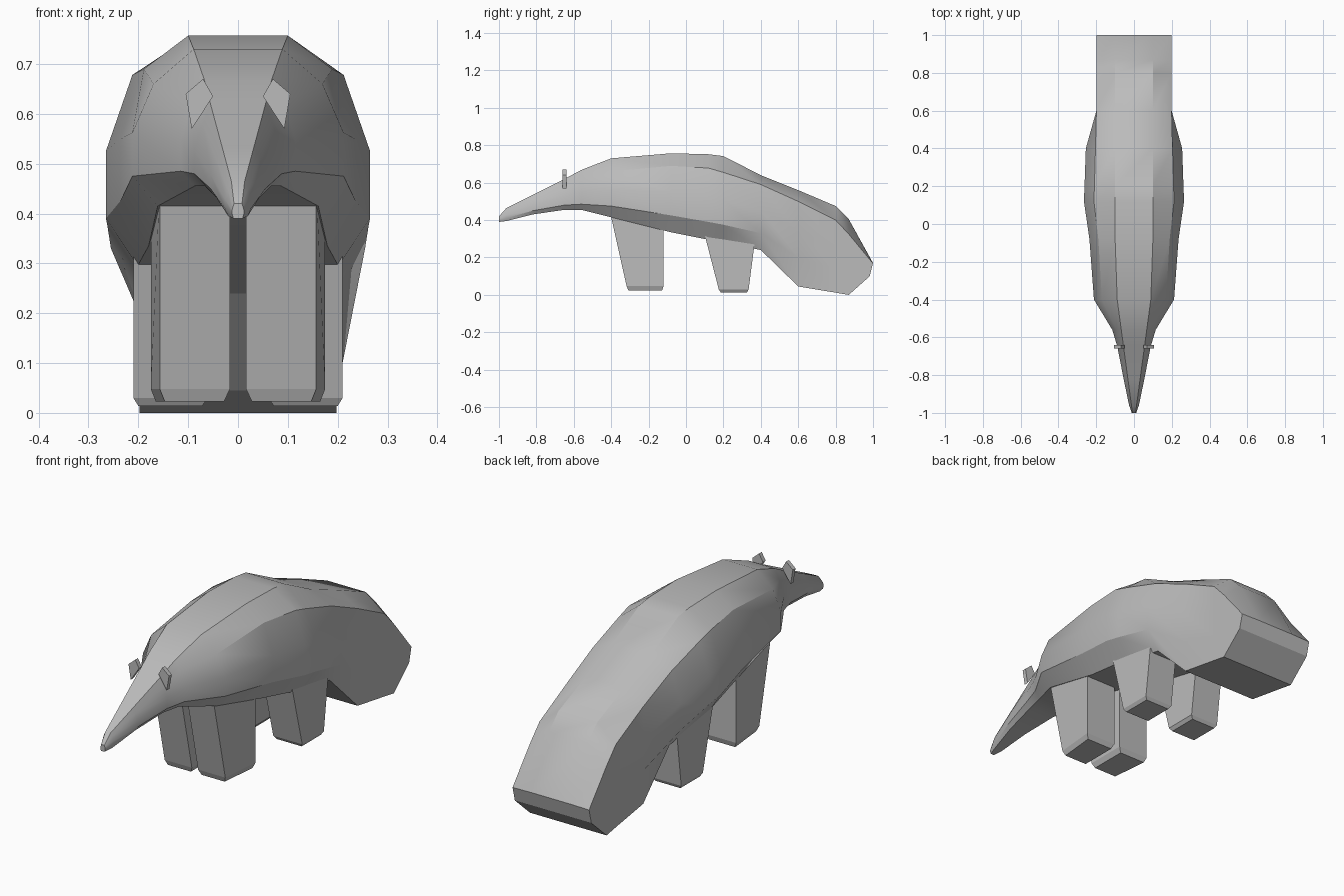
import bpy, bmesh

if "Cube" in bpy.data.objects:
    bpy.data.objects.remove(bpy.data.objects["Cube"])

grey = bpy.data.materials.new("warm_grey")
grey.diffuse_color = (0.5, 0.5, 0.5, 1)
grey.use_nodes = True
grey.node_tree.nodes["Principled BSDF"].inputs["Base Color"].default_value = grey.diffuse_color


def make(name, bm, smooth=False):
    bmesh.ops.recalc_face_normals(bm, faces=bm.faces[:])
    me = bpy.data.meshes.new(name)
    bm.to_mesh(me)
    bm.free()
    me.materials.append(grey)
    ob = bpy.data.objects.new(name, me)
    bpy.context.collection.objects.link(ob)
    if smooth:
        bpy.ops.object.select_all(action='DESELECT')
        ob.select_set(True)
        bpy.context.view_layer.objects.active = ob
        bpy.ops.object.shade_smooth_by_angle(angle=0.5)
    return ob


def loft(name, rings, smooth=False):
    bm = bmesh.new()
    rows = [[bm.verts.new(p) for p in r] for r in rings]
    for a, b in zip(rows, rows[1:]):
        for i in range(len(a)):
            j = (i + 1) % len(a)
            bm.faces.new((a[i], a[j], b[j], b[i]))
    bm.faces.new(rows[0])
    bm.faces.new(rows[-1])
    return make(name, bm, smooth)


def body_ring(y, top, shoulder, crease, belly, wide):
    """Ten-sided cross-section: flat back, shoulder, upright side, tucked belly."""
    tail = y > .55
    spine = min(.1, .008 + .135 * (y + 1))
    half = [(spine, top),
            (wide * (1 if tail else .8), shoulder),
            (wide, crease + .47 * (shoulder - crease)),
            (wide, crease),
            (wide * (1 if tail else .76), belly)]
    ring = half + [(-x, z) for x, z in reversed(half)]
    # the tail tip leans forward at its lower edge
    lean = .25 if y == 1 else 0
    return [(x, y - (top - z) * lean, z) for x, z in ring]


# Body from snout to tail tip: y, back, shoulder, lower crease, belly, half width
body = [
    (-1.0, .42, .415, .40, .39, .012),
    (-.96, .465, .45, .41, .395, .026),
    (-.82, .535, .51, .45, .43, .055),
    (-.65, .62, .58, .48, .455, .088),
    (-.56, .668, .62, .485, .455, .115),
    (-.40, .73, .66, .475, .415, .212),
    (-.08, .757, .69, .425, .335, .236),
    (.12, .752, .678, .39, .295, .265),
    (.20, .742, .655, .375, .28, .262),
    (.40, .64, .59, .33, .24, .255),
    (.60, .56, .50, .20, .045, .199),
    (.80, .475, .40, .14, .012, .198),
    (.87, .405, .325, .11, 0, .198),
    (1.0, .17, .168, .13, .10, .198),
]
loft("body", [body_ring(*s) for s in body], True)


def rect(x0, x1, xb, y0, y1, z):
    # xb is the outer side at the back edge
    return [(x0, y0, z), (x1, y0, z), (xb, y1, z), (x0, y1, z)]


def leg(name, s, x0, x1, xb, top_y, foot_y, top_z, foot_z, bevel):
    """Tapered leg with a bevelled foot; s mirrors it."""
    sole = rect(x0 + .012, x1 - .01, xb - .01,
                foot_y[0] + .01, foot_y[1] - .008, foot_z)
    rings = [rect(x0, x1, xb, *top_y, top_z),
             rect(x0, x1, xb, *foot_y, foot_z + bevel), sole]
    loft(name, [[(s * x, y, z) for x, y, z in r] for r in rings])


ear = [(.105, .64), (.07, .67), (.05, .635), (.093, .57)]
for side, s in (("right", 1), ("left", -1)):
    leg(side + "_front_leg", s, .016, .157, .175,
        (-.41, -.12), (-.318, -.12), .46, .023, .025)
    leg(side + "_rear_leg", s, .06, .21, .21,
        (.095, .375), (.175, .335), .34, .014, .016)
    # Thin upright ear
    loft(side + "_ear", [[(s * x, y, z) for x, z in ear] for y in (-.66, -.64)])
